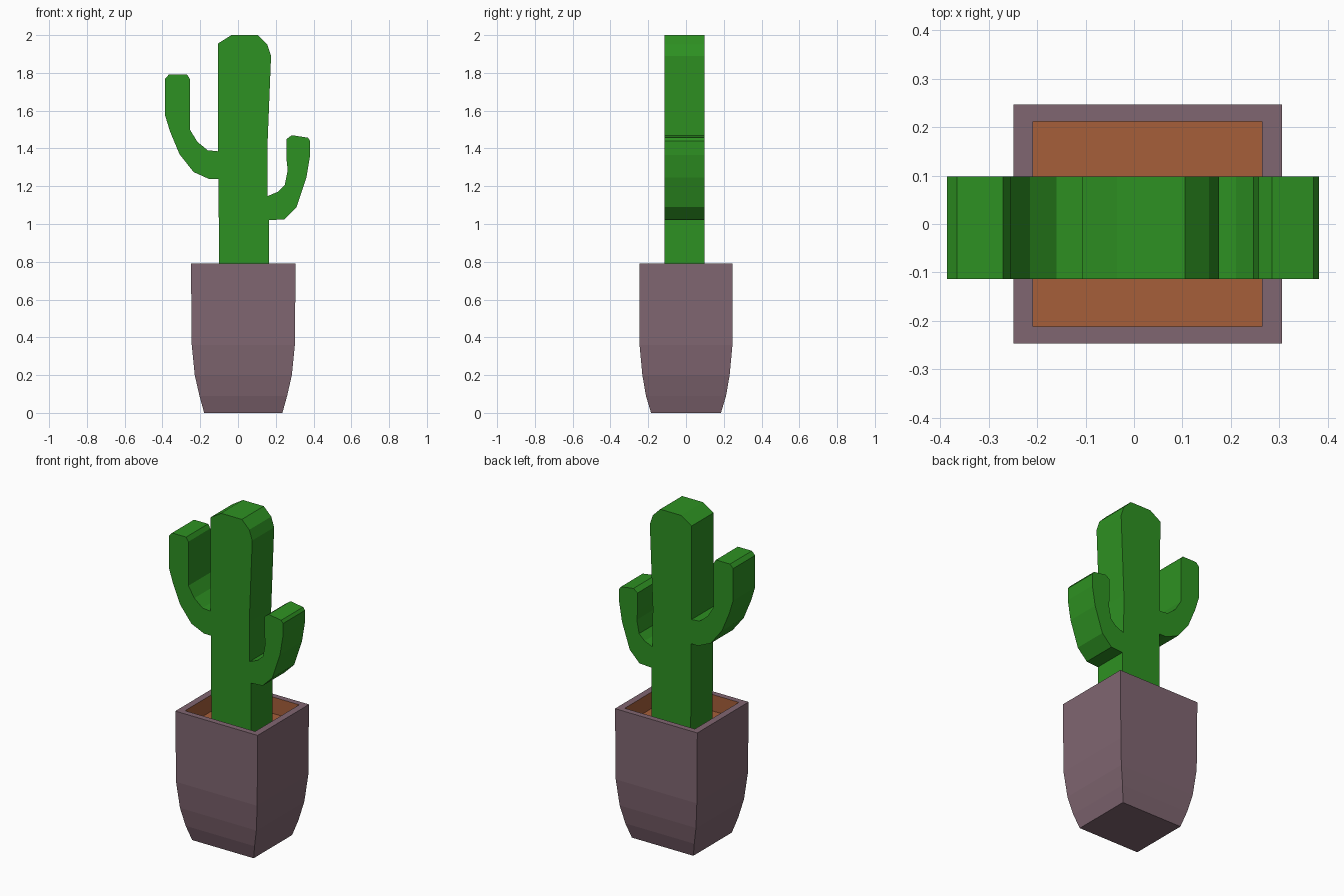
import bpy, bmesh

if "Cube" in bpy.data.objects:
    bpy.data.objects.remove(bpy.data.objects["Cube"])


def material(name, color):
    m = bpy.data.materials.new(name)
    m.diffuse_color = (*color, 1)
    m.use_nodes = True
    m.node_tree.nodes["Principled BSDF"].inputs["Base Color"].default_value = m.diffuse_color
    return m


def make_object(name, bm, mats):
    bmesh.ops.recalc_face_normals(bm, faces=bm.faces)
    me = bpy.data.meshes.new(name)
    bm.to_mesh(me)
    bm.free()
    for m in mats:
        me.materials.append(m)
    ob = bpy.data.objects.new(name, me)
    bpy.context.collection.objects.link(ob)
    return ob


green = material("cactus green", (0.027, 0.283, 0.016))
mauve = material("pot mauve", (0.216, 0.133, 0.165))
brown = material("soil brown", (0.381, 0.114, 0.042))

# Pot: rectangular rings (half width x, half depth y, z), outside up, then inside down
CENTRE_X = 0.028
rings = [(0.207, 0.185, 0.0), (0.232, 0.212, 0.09), (0.257, 0.231, 0.2),
         (0.273, 0.246, 0.36), (0.277, 0.247, 0.79),
         (0.236, 0.212, 0.79), (0.236, 0.212, 0.69)]
RIM = 4
bm = bmesh.new()
loops = [[bm.verts.new((CENTRE_X + sx * hx, sy * hy, z))
          for sx, sy in ((-1, -1), (1, -1), (1, 1), (-1, 1))] for hx, hy, z in rings]
bm.faces.new(loops[0][::-1])
for k in range(len(loops) - 1):
    for i in range(4):
        j = (i + 1) % 4
        f = bm.faces.new((loops[k][i], loops[k][j], loops[k + 1][j], loops[k + 1][i]))
        f.material_index = 1 if k > RIM else 0
# Soil floor inside the pot
bm.faces.new(loops[-1]).material_index = 1
make_object("pot_with_soil", bm, [mauve, brown])

# Cactus: one front outline (x, z), extruded through its depth
right_arm = [(0.165, 1.02), (0.245, 1.025), (0.31, 1.09), (0.362, 1.245), (0.382, 1.365),
             (0.382, 1.44), (0.37, 1.457), (0.285, 1.47), (0.257, 1.45), (0.257, 1.34),
             (0.263, 1.285), (0.247, 1.205), (0.21, 1.17), (0.157, 1.148)]
trunk_top = [(0.155, 1.39), (0.175, 1.89), (0.155, 1.95), (0.105, 2.0),
             (-0.035, 2.0), (-0.107, 1.955)]
left_arm = [(-0.106, 1.385), (-0.16, 1.39), (-0.215, 1.435), (-0.255, 1.50), (-0.255, 1.768),
            (-0.27, 1.792), (-0.365, 1.792), (-0.386, 1.77), (-0.386, 1.575), (-0.36, 1.49),
            (-0.31, 1.37), (-0.235, 1.275), (-0.15, 1.237), (-0.103, 1.237)]
outline = [(-0.10, 0.68), (0.165, 0.68)] + right_arm + trunk_top + left_arm
bm = bmesh.new()
front = [bm.verts.new((x, -0.113, z)) for x, z in outline]
back = [bm.verts.new((x, 0.098, z)) for x, z in outline]
bm.faces.new(front)
bm.faces.new(back[::-1])
for i in range(len(outline)):
    j = (i + 1) % len(outline)
    bm.faces.new((front[j], front[i], back[i], back[j]))
make_object("cactus", bm, [green])
